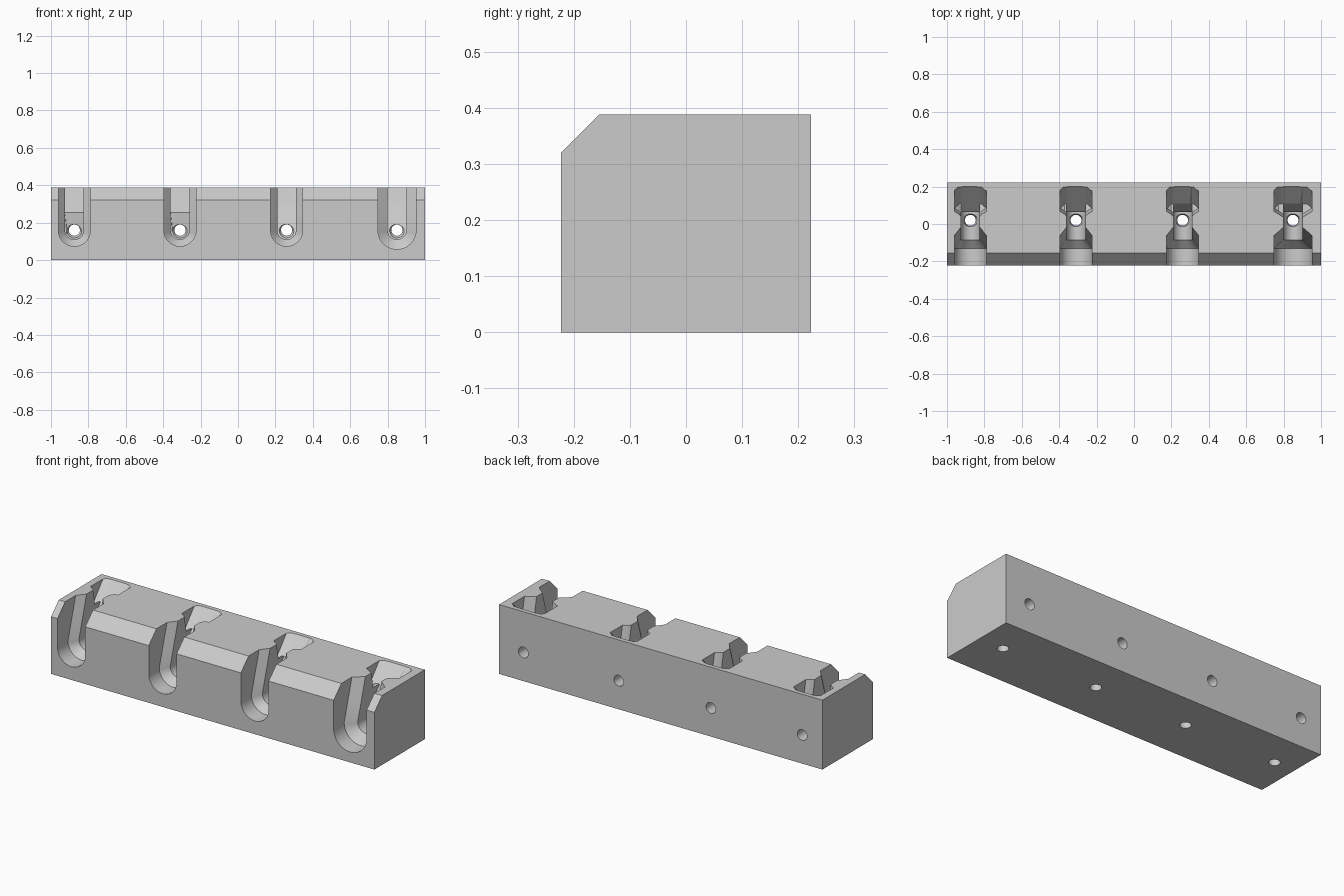
import bpy
import bmesh
from math import sin, cos, pi, radians
from mathutils import Vector

if "Cube" in bpy.data.objects:
    bpy.data.objects.remove(bpy.data.objects["Cube"])

HALF_X, HALF_Y, TOP = 1.0, 0.223, 0.388
HOLE_Z, HOLE_Y = 0.16, 0.02
NECK = 0.05

grey = bpy.data.materials.new("plain_grey")
grey.use_nodes = True
grey.diffuse_color = (0.6, 0.6, 0.6, 1)
grey.node_tree.nodes["Principled BSDF"].inputs["Base Color"].default_value = (0.6, 0.6, 0.6, 1)


def loft(name, rings):
    """Closed solid skinned through rings of equal length."""
    bm = bmesh.new()
    loops = [[bm.verts.new(p) for p in ring] for ring in rings]
    n = len(loops[0])
    for a, b in zip(loops, loops[1:]):
        for i in range(n):
            j = (i + 1) % n
            bm.faces.new((a[i], a[j], b[j], b[i]))
    bm.faces.new(loops[0])
    bm.faces.new(loops[-1])
    bmesh.ops.recalc_face_normals(bm, faces=bm.faces)
    mesh = bpy.data.meshes.new(name)
    bm.to_mesh(mesh)
    bm.free()
    mesh.materials.append(grey)
    ob = bpy.data.objects.new(name, mesh)
    bpy.context.collection.objects.link(ob)
    return ob


def u_ring(x, y, r, lean=0.0, knee=HOLE_Z):
    """U outline open at the top, leaning backwards above the knee."""
    arc = [(r * cos(pi + pi * i / 24), HOLE_Z + r * sin(pi + pi * i / 24)) for i in range(25)]
    pts = [(-r, 0.45), (-r, 0.255)] + arc + [(r, 0.255), (r, 0.45)]
    return [(x + u, y + lean * max(0, z - knee), z) for u, z in pts]


def circle(centre, r, axis):
    c = Vector(centre)
    ring = []
    for i in range(32):
        u, v = r * cos(2 * pi * i / 32), r * sin(2 * pi * i / 32)
        ring.append(c + (Vector((u, 0, v)) if axis == "y" else Vector((u, v, 0))))
    return ring


def pocket_ring(x, front, back):
    """Side outline of the top pocket, with a 45 degree rear slope."""
    low = back - 0.09
    return [(x, front - 0.03, 0.45), (x, front, 0.30), (x, low, low + 0.19), (x, back + 0.062, 0.45)]


# Block with a chamfered front top edge
profile = [(-HALF_Y, 0), (HALF_Y, 0), (HALF_Y, TOP), (-0.155, TOP), (-HALF_Y, 0.32)]
block = loft("drilled_block", [[(x, y, z) for y, z in profile] for x in (-HALF_X, HALF_X)])

# Four stations, the last one slightly wider
for x, wide in ((-0.875, 0.086), (-0.31, 0.086), (0.26, 0.086), (0.85, 0.102)):
    slot = loft("front_slot_cutter", [
        u_ring(x, -0.3, wide), u_ring(x, -0.13, wide, 0.3),
        u_ring(x, -0.085, NECK, 0.3), u_ring(x, 0.065, NECK, 1.0, 0.255)])
    steps = [(wide, 0.085, 0.17), (wide - 0.025, 0.07, 0.196), (NECK - 0.012, 0.045, 0.2)]
    pocket = loft("top_pocket_cutter",
                  [pocket_ring(x - w, f, b) for w, f, b in steps]
                  + [pocket_ring(x + w, f, b) for w, f, b in reversed(steps)])
    # Countersunk through holes
    back_hole = loft("back_hole_cutter", [
        circle((x, y, HOLE_Z), r, "y") for y, r in ((0.055, 0.048), (0.085, 0.03), (0.3, 0.03))])
    floor_hole = loft("floor_hole_cutter", [
        circle((x, HOLE_Y, z), r, "z") for z, r in ((0.165, 0.048), (0.09, 0.029), (-0.1, 0.029))])
    for cutter in (slot, pocket, back_hole, floor_hole):
        cutter.hide_render = True
        mod = block.modifiers.new("cut", "BOOLEAN")
        mod.operation, mod.solver, mod.object = "DIFFERENCE", "EXACT", cutter
        bpy.context.view_layer.objects.active = block
        bpy.ops.object.modifier_apply(modifier=mod.name)
        bpy.data.objects.remove(cutter)

bpy.ops.object.select_all(action="DESELECT")
block.select_set(True)
bpy.context.view_layer.objects.active = block
bpy.ops.object.shade_smooth_by_angle(angle=radians(25))
